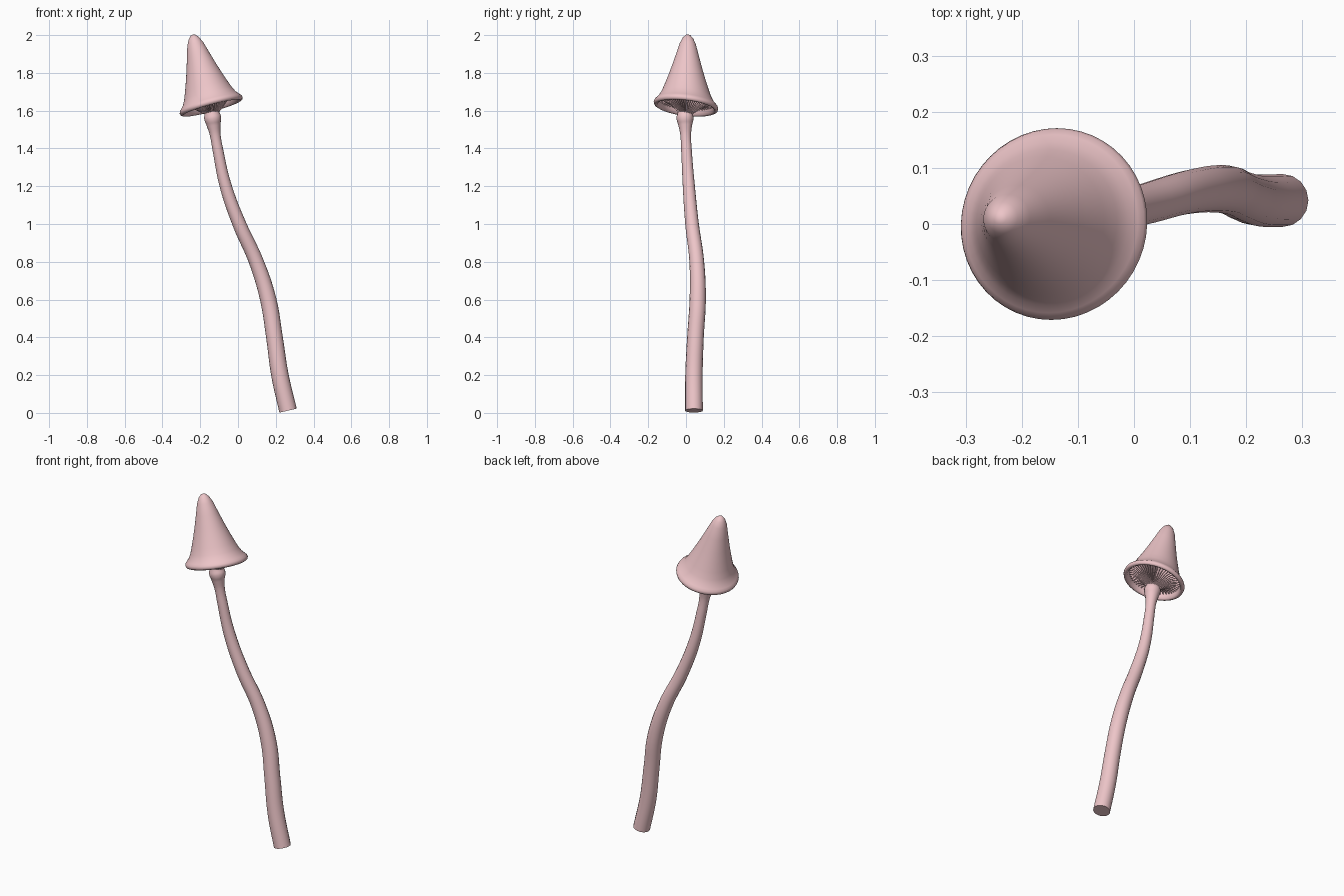
import bpy, bmesh
from math import cos, sin, pi, radians
from mathutils import Vector

if "Cube" in bpy.data.objects:
    bpy.data.objects.remove(bpy.data.objects["Cube"])

pink = bpy.data.materials.new("pink")
pink.diffuse_color = (0.85, 0.56, 0.58, 1)
pink.use_nodes = True
pink.node_tree.nodes["Principled BSDF"].inputs["Base Color"].default_value = pink.diffuse_color

# Tilted frame of the cap: rim plane (U, V) and slightly leaning axis
CENTRE = Vector((-0.143, 0.0, 1.63))
NORMAL = Vector((-0.27, 0.12, 1)).normalized()
U = Vector((1, 0, 0.27)).normalized()
V = NORMAL.cross(U)
AXIS = Vector((-0.25, 0.03, 0.965))


def cap_point(r, h, a):
    return CENTRE + U * (r * cos(a)) + V * (r * sin(a)) + AXIS * h


def finish(obj, angle):
    bpy.ops.object.select_all(action='DESELECT')
    obj.select_set(True)
    bpy.context.view_layer.objects.active = obj
    if obj.type == 'CURVE':
        bpy.ops.object.convert(target='MESH')
        obj = bpy.context.object
    obj.data.materials.clear()
    obj.data.materials.append(pink)
    bpy.ops.object.shade_smooth_by_angle(angle=radians(angle))
    return obj


def mesh_object(name, bm, angle):
    bmesh.ops.recalc_face_normals(bm, faces=bm.faces)
    me = bpy.data.meshes.new(name)
    bm.to_mesh(me)
    bm.free()
    obj = bpy.data.objects.new(name, me)
    bpy.context.collection.objects.link(obj)
    return finish(obj, angle)


# Stem: wavy tapered tube with a collar below the cap (x, y, z, radius)
path = [(0.265, 0.042, 0.012, 0.047), (0.222, 0.042, 0.2, 0.046),
        (0.193, 0.05, 0.4, 0.044), (0.16, 0.062, 0.6, 0.043),
        (0.097, 0.057, 0.8, 0.039), (0.007, 0.032, 1.0, 0.036),
        (-0.065, 0.015, 1.2, 0.032), (-0.108, 0.002, 1.4, 0.028),
        (-0.122, -0.002, 1.48, 0.029), (-0.13, -0.004, 1.53, 0.038),
        (-0.134, -0.005, 1.56, 0.045), (-0.138, -0.005, 1.585, 0.040),
        (-0.141, -0.003, 1.61, 0.035), (-0.18, 0.003, 1.80, 0.030)]
cu = bpy.data.curves.new("stem", 'CURVE')
cu.dimensions = '3D'
cu.bevel_depth = 1.0
cu.bevel_resolution = 6
cu.resolution_u = 6
cu.use_fill_caps = True
sp = cu.splines.new('BEZIER')
sp.radius_interpolation = 'CARDINAL'
sp.bezier_points.add(len(path) - 1)
for bp, (x, y, z, r) in zip(sp.bezier_points, path):
    bp.co = (x, y, z)
    bp.radius = r
    bp.handle_left_type = bp.handle_right_type = 'AUTO'
stem = bpy.data.objects.new("stem", cu)
bpy.context.collection.objects.link(stem)
finish(stem, 50)

# Cap: bell-shaped shell with a rolled lip, from apex outside to apex inside
profile = [(0, .386), (.012, .383), (.028, .366), (.043, .335), (.062, .27),
           (.083, .2), (.101, .145), (.118, .097), (.132, .06), (.146, .034),
           (.160, .018), (.169, .008), (.172, -.002), (.169, -.012),
           (.160, -.017), (.150, -.012), (.145, .004), (.125, .06),
           (.10, .13), (.07, .2), (.03, .28), (0, .30)]
N = 48
bm = bmesh.new()
rings = []
for r, h in profile:
    n = N if r > 0 else 1
    rings.append([bm.verts.new(cap_point(r, h, 2 * pi * i / N)) for i in range(n)])
for a, b in zip(rings, rings[1:]):
    for i in range(N):
        j = (i + 1) % N
        quad = [a[i % len(a)], a[j % len(a)], b[j % len(b)], b[i % len(b)]]
        bm.faces.new(list(dict.fromkeys(quad)))
mesh_object("cap", bm, 60)

# Gills: radial thin blades from the collar out to the lip
blade = [(.032, -.048), (.06, -.026), (.095, .004), (.125, .014), (.146, .010),
         (.127, .06), (.10, .13), (.03, .17)]
GILLS = 48
bm = bmesh.new()
for k in range(GILLS):
    a = 2 * pi * k / GILLS
    side = (V * cos(a) - U * sin(a)) * 0.0015
    left = [bm.verts.new(cap_point(r, h, a) - side) for r, h in blade]
    right = [bm.verts.new(cap_point(r, h, a) + side) for r, h in blade]
    bm.faces.new(left)
    bm.faces.new(right[::-1])
    for i in range(len(blade)):
        j = (i + 1) % len(blade)
        bm.faces.new([left[j], left[i], right[i], right[j]])
mesh_object("gills", bm, 30)
